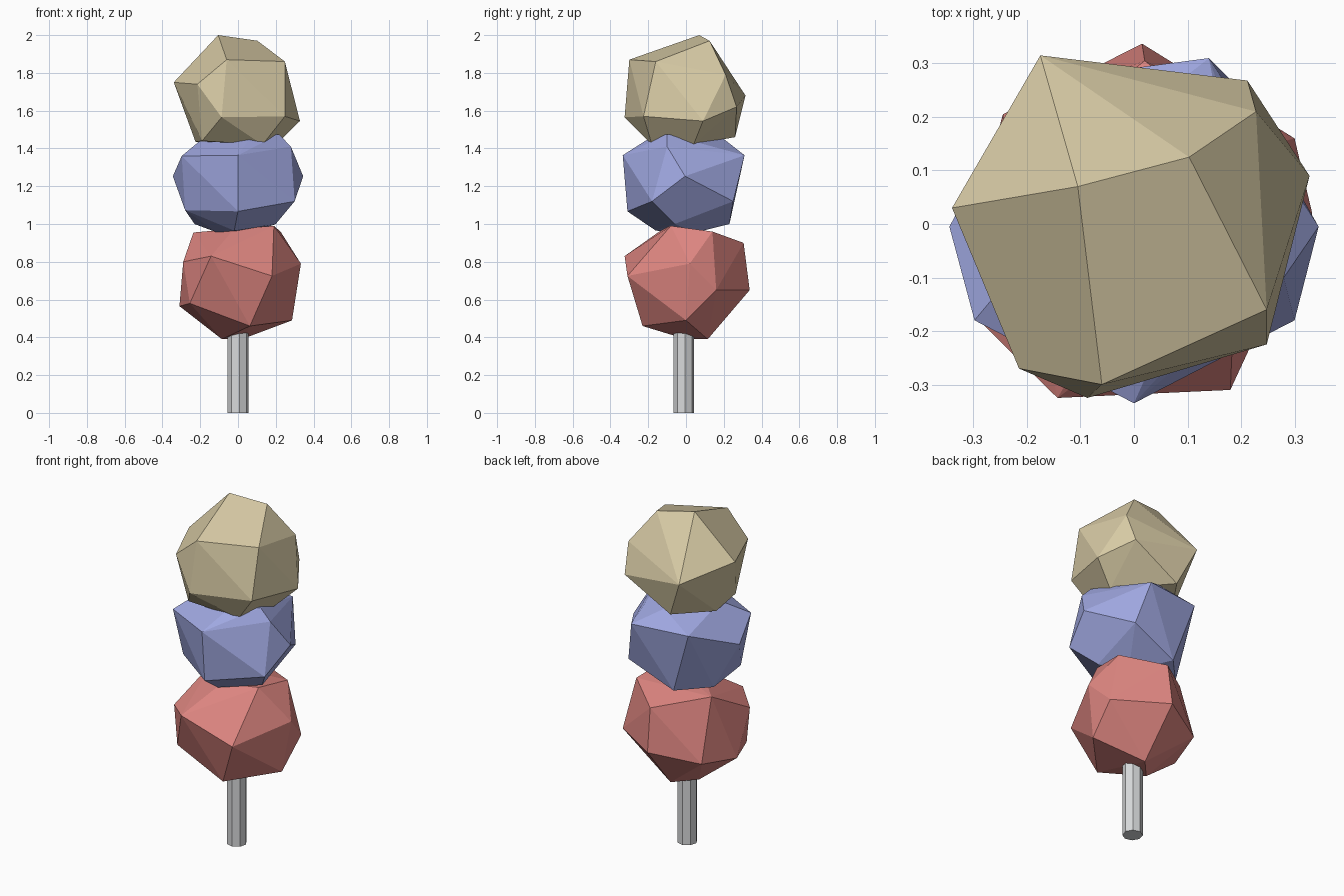
import bpy, bmesh, math
from mathutils import Matrix


def material(name, rgb):
    m = bpy.data.materials.new(name)
    m.diffuse_color = (*rgb, 1)
    return m


def finish(name, bm, mat):
    bmesh.ops.recalc_face_normals(bm, faces=bm.faces)
    me = bpy.data.meshes.new(name)
    bm.to_mesh(me)
    bm.free()
    me.materials.append(mat)
    ob = bpy.data.objects.new(name, me)
    bpy.context.collection.objects.link(ob)


def faceted_ball(name, corners, mat):
    """Cut-stone ball: convex hull around a few corner points."""
    bm = bmesh.new()
    for c in corners:
        bm.verts.new(c)
    res = bmesh.ops.convex_hull(bm, input=bm.verts[:])
    loose = [v for v in bm.verts if not v.link_faces]
    bmesh.ops.delete(bm, geom=loose, context='VERTS')
    # merge nearly flat neighbours into larger facets
    bmesh.ops.dissolve_limit(bm, angle_limit=math.radians(4),
                             verts=bm.verts[:], edges=bm.edges[:])
    finish(name, bm, mat)


red = material("soft red", (0.72, 0.235, 0.216))
blue = material("soft blue", (0.35, 0.39, 0.75))
sand = material("sand", (0.69, 0.60, 0.38))
grey = material("light grey", (0.68, 0.69, 0.70))

# stick
bm = bmesh.new()
bmesh.ops.create_cone(bm, cap_ends=True, segments=8, radius1=0.055, radius2=0.055,
                      depth=0.5, matrix=Matrix.Translation((0, -0.012, 0.25))
                      @ Matrix.Rotation(math.radians(8), 4, 'Z'))
finish("stick", bm, grey)

# lower ball
faceted_ball("lower_ball", [
    (-.143, -.325, .83), (.18, -.31, .725), (.063, -.23, .46), (.286, 0, .49),
    (.333, .02, .79), (.30, .16, .65), (.015, .337, .65), (.02, .305, .90),
    (-.245, .205, .60), (-.236, .10, .955), (-.29, -.18, .80), (-.31, -.03, .565),
    (-.255, -.20, .58), (-.085, 0, .39), (.02, .115, .39), (.225, .14, .96),
    (.19, -.08, .99), (-.02, -.12, .975)], red)

# middle ball
faceted_ball("middle_ball", [
    (0, -.335, 1.364), (0, -.31, 1.067), (.345, -.005, 1.253), (.30, -.18, 1.12),
    (.28, -.10, 1.41), (.217, -.10, 1.475), (.06, -.20, 1.45), (.14, .31, 1.364),
    (.20, .25, 1.12), (-.20, .265, 1.365), (-.298, -.18, 1.36), (-.345, -.005, 1.253),
    (-.28, -.11, 1.073), (-.08, .23, 1.0), (-.23, .07, 1.0), (-.02, -.16, .965),
    (.20, -.06, 1.0), (.08, .05, .955), (-.11, -.05, .955), (-.19, -.05, 1.45),
    (0, .20, 1.45)], blue)

# upper ball
faceted_ball("upper_ball", [
    (-.105, .07, 2.0), (.103, .125, 1.97), (-.34, .03, 1.75), (-.175, .315, 1.68),
    (.228, .21, 1.79), (.212, .268, 1.62), (.328, .09, 1.545), (.248, -.16, 1.86),
    (.248, -.225, 1.57), (-.06, -.30, 1.87), (-.215, -.27, 1.74), (-.087, -.325, 1.565),
    (-.08, .26, 1.46), (-.225, .04, 1.435), (-.19, -.19, 1.44), (.13, -.18, 1.42),
    (.20, .04, 1.42)], sand)
